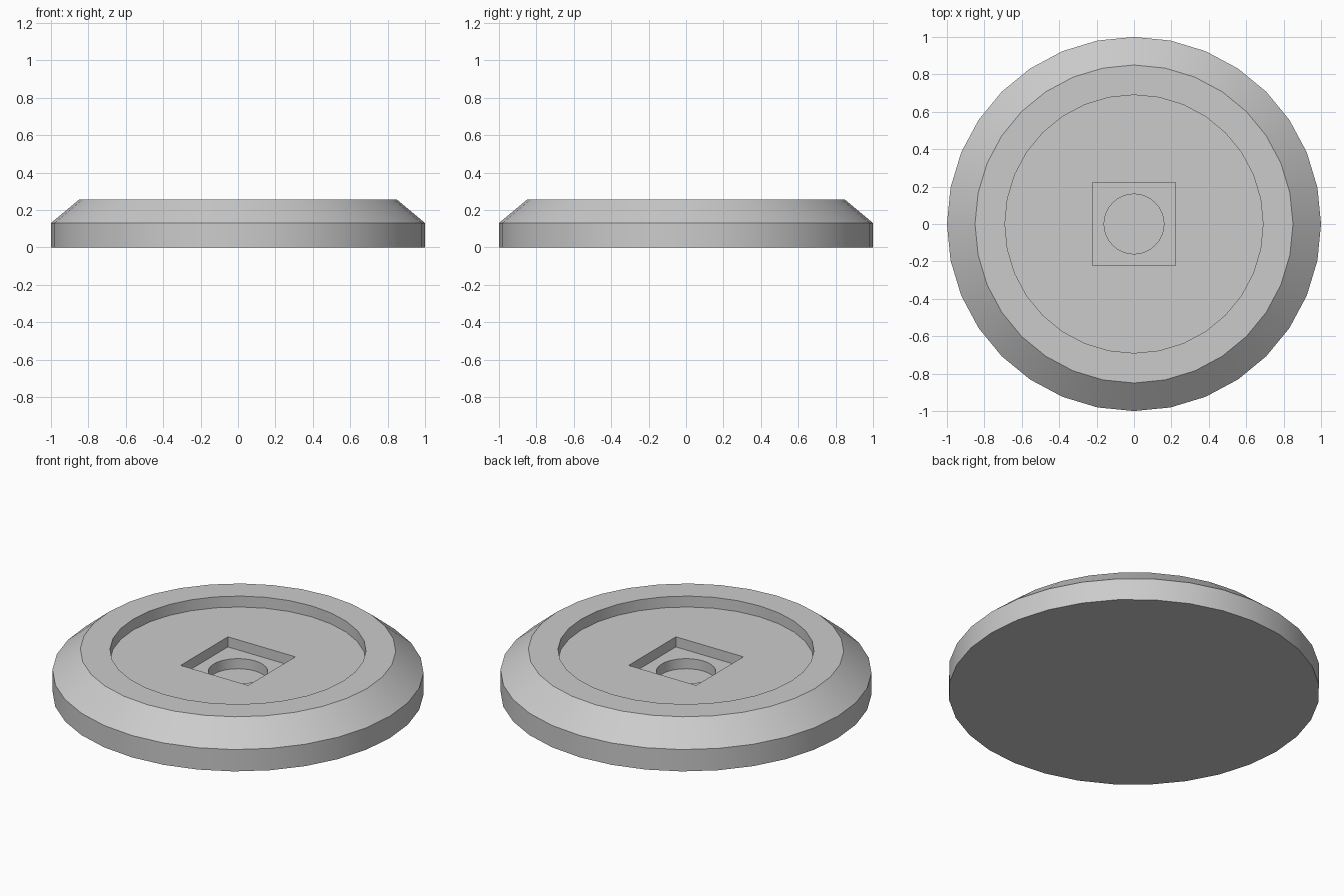
import bpy
import math

cube = bpy.data.objects.get("Cube")
if cube:
    bpy.data.objects.remove(cube, do_unlink=True)

SIDES = 32
RIM_Z, DISH_Z, SQUARE_Z, HOLE_Z = 0.255, 0.19, 0.13, 0.07

grey = bpy.data.materials.new("plain grey")
grey.use_nodes = True
colour = (0.6, 0.6, 0.6, 1)
grey.diffuse_color = colour
grey.node_tree.nodes["Principled BSDF"].inputs["Base Color"].default_value = colour


def lathe(name, profile):
    """Closed solid spun from (radius, height) points, with flat caps."""
    verts, faces = [], []
    for r, z in profile:
        for i in range(SIDES):
            a = math.tau * i / SIDES
            verts.append((r * math.cos(a), r * math.sin(a), z))
    for k in range(len(profile) - 1):
        for i in range(SIDES):
            j = (i + 1) % SIDES
            low, high = k * SIDES, (k + 1) * SIDES
            faces.append((low + i, low + j, high + j, high + i))
    faces.append(tuple(reversed(range(SIDES))))
    faces.append(tuple(range(len(verts) - SIDES, len(verts))))
    mesh = bpy.data.meshes.new(name)
    mesh.from_pydata(verts, [], faces)
    mesh.materials.append(grey)
    obj = bpy.data.objects.new(name, mesh)
    bpy.context.collection.objects.link(obj)
    return obj


def cut(body, cutter):
    """Subtract the cutter from the body, then discard it."""
    cutter.hide_render = True
    mod = body.modifiers.new("cut", "BOOLEAN")
    mod.operation = "DIFFERENCE"
    mod.solver = "EXACT"
    mod.object = cutter
    bpy.context.view_layer.objects.active = body
    bpy.ops.object.modifier_apply(modifier=mod.name)
    bpy.data.objects.remove(cutter, do_unlink=True)


# Disc with a chamfered rim and a shallow round dish
disc = lathe("base_disc", [(1, 0), (1, 0.13), (0.85, RIM_Z),
                           (0.69, RIM_Z), (0.69, DISH_Z)])

# Square pocket in the dish, corners barely rounded
bpy.ops.mesh.primitive_cube_add(size=1, location=(0, 0, SQUARE_Z + 0.25))
pocket = bpy.context.object
pocket.name = "square_pocket_cutter"
pocket.scale = (0.444, 0.444, 0.5)
bpy.ops.object.transform_apply(location=True, scale=True)
pocket.data.materials.append(grey)
cut(disc, pocket)

# Round hole in the pocket floor
cut(disc, lathe("round_hole_cutter", [(0.16, HOLE_Z), (0.16, 0.4)]))

# Smooth round walls, crisp rims
bpy.ops.object.select_all(action="DESELECT")
disc.select_set(True)
bpy.context.view_layer.objects.active = disc
bpy.ops.object.shade_smooth_by_angle(angle=math.radians(30))
